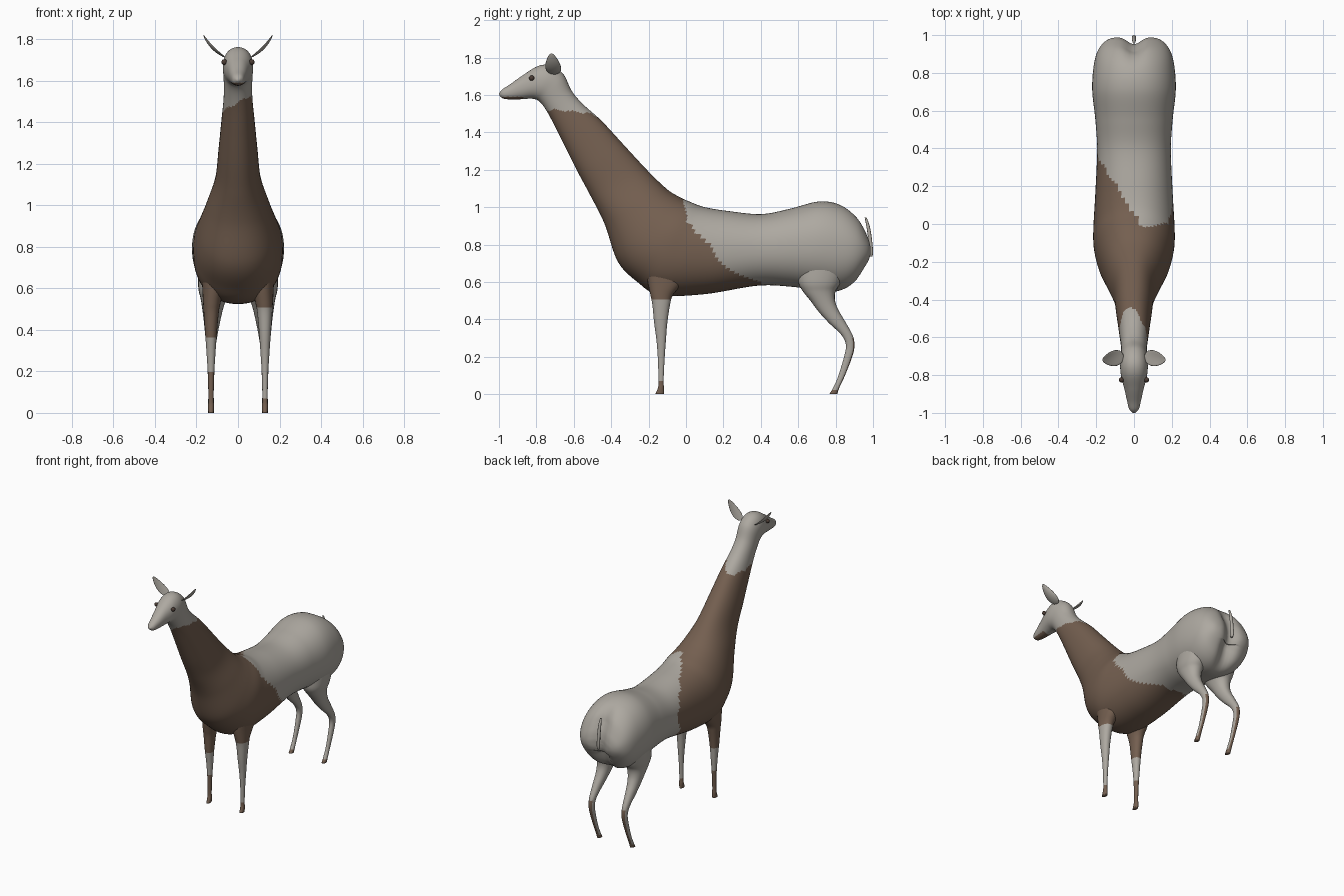
import bpy, bmesh, math
from mathutils import Vector


def material(name, rgb):
    m = bpy.data.materials.new(name)
    m.diffuse_color = (*rgb, 1)
    return m


GREY = material("pale grey hide", (0.42, 0.395, 0.355))
BROWN = material("brown hide", (0.175, 0.115, 0.08))
DARK = material("dark eye", (0.07, 0.045, 0.035))


def catmull(a, b, c, d, t):
    return [0.5 * (2 * q + (r - p) * t + (2 * p - 5 * q + 4 * r - s) * t * t
                   + (3 * q - p - 3 * r + s) * t ** 3) for p, q, r, s in zip(a, b, c, d)]


def finish(bm, name, rule=None, mats=(GREY, BROWN)):
    bmesh.ops.recalc_face_normals(bm, faces=bm.faces)
    for f in bm.faces:
        f.smooth = True
        if rule:
            f.material_index = int(bool(rule(f.calc_center_median(), f.normal)))
    me = bpy.data.meshes.new(name)
    bm.to_mesh(me)
    bm.free()
    for m in mats:
        me.materials.append(m)
    ob = bpy.data.objects.new(name, me)
    bpy.context.collection.objects.link(ob)
    return ob


def loft(name, rows, sub, seg, rule, side=1, warp=None):
    """Rows: (y, z of one edge, y, z of opposite edge, half width, centre x)."""
    bm = bmesh.new()
    n = len(rows)
    path = []
    for i in range(n - 1):
        quad = [rows[max(0, min(n - 1, i + k))] for k in (-1, 0, 1, 2)]
        path += [catmull(*quad, j / sub) for j in range(sub)]
    path.append(rows[-1])
    rings = []
    for ty, tz, by, bz, hw, cx in path:
        ring = []
        for k in range(seg):
            a = 2 * math.pi * k / seg
            c, s = math.cos(a), math.sin(a)
            c = math.copysign(abs(c) ** 0.92, c)
            s = math.copysign(abs(s) ** 0.92, s)
            v = Vector((side * cx + hw * s, (ty + by) / 2 + c * (ty - by) / 2,
                        (tz + bz) / 2 + c * (tz - bz) / 2))
            ring.append(bm.verts.new(warp(v) if warp else v))
        rings.append(ring)
    for a, b in zip(rings, rings[1:]):
        for k in range(seg):
            bm.faces.new((a[k], a[(k + 1) % seg], b[(k + 1) % seg], b[k]))
    bm.faces.new(rings[0])
    bm.faces.new(rings[-1])
    return finish(bm, name, rule)


# Head, neck and torso: back line, belly line and half width
body = [
    (-1.0, 1.608, -0.997, 1.596, 0.008), (-0.982, 1.63, -0.975, 1.58, 0.026),
    (-0.94, 1.657, -0.93, 1.576, 0.037), (-0.87, 1.707, -0.885, 1.577, 0.05),
    (-0.79, 1.755, -0.84, 1.58, 0.066), (-0.72, 1.757, -0.81, 1.578, 0.073),
    (-0.655, 1.71, -0.785, 1.566, 0.071), (-0.61, 1.62, -0.755, 1.53, 0.068),
    (-0.55, 1.55, -0.715, 1.46, 0.07), (-0.45, 1.46, -0.66, 1.35, 0.08),
    (-0.33, 1.33, -0.585, 1.2, 0.094), (-0.2, 1.19, -0.51, 1.06, 0.11),
    (-0.1, 1.095, -0.435, 0.91, 0.15), (-0.03, 1.052, -0.365, 0.71, 0.19),
    (0.03, 1.025, -0.26, 0.6, 0.213), (0.1, 1.0, -0.14, 0.53, 0.215),
    (0.22, 0.98, 0.1, 0.535, 0.205), (0.4, 0.963, 0.38, 0.58, 0.195),
    (0.55, 0.99, 0.56, 0.575, 0.205), (0.71, 1.03, 0.7, 0.555, 0.221),
    (0.83, 1.012, 0.82, 0.548, 0.215), (0.92, 0.95, 0.9, 0.585, 0.195),
    (0.972, 0.86, 0.957, 0.665, 0.155), (0.99, 0.8, 0.985, 0.72, 0.1),
    (0.992, 0.765, 0.992, 0.755, 0.01)]


def rump_cleft(v):
    t = max(0, min(1, (v.y - 0.75) / 0.2))
    dip = math.exp(-(v.x / 0.05) ** 2) * t * t
    v.y -= 0.04 * dip
    if v.z < 0.7:
        v.z += 0.04 * dip
    return v


# Brown band: below a slanted neck line, ahead of a ragged flank line
FLANK = [(0.5, 0.45), (0.58, 0.43), (0.61, 0.37), (0.65, 0.25), (0.75, 0.15),
         (0.86, 0.07), (0.92, 0.01), (1.1, -0.01)]


def flank(z):
    for (z0, y0), (z1, y1) in zip(FLANK, FLANK[1:]):
        if z <= z1:
            return y0 + (y1 - y0) * (z - z0) / (z1 - z0)
    return -0.01


def body_rule(c, n):
    if c.y < -0.87 and c.z < 1.59:
        return True
    wob = 0.008 * math.sin(45 * c.x + 38 * c.z) + 0.006 * math.sin(70 * c.y)
    neck = c.z < 1.47 + 0.5 * c.x - 0.12 * (c.y + 0.5) + wob
    back = flank(c.z)
    if c.x < 0.03:
        back = max(back, min(0.38, 0.05 - 1.6 * c.x))
    return neck and c.y < back + wob


loft("body", [r + (0,) for r in body], 10, 64, body_rule, warp=rump_cleft)

# Legs: back edge, front edge, half width and centre x
front = [
    (0.0, 0.7, -0.22, 0.7, 0.06, 0.115), (-0.02, 0.6, -0.205, 0.6, 0.053, 0.119),
    (-0.07, 0.53, -0.19, 0.53, 0.042, 0.126), (-0.085, 0.48, -0.18, 0.48, 0.036, 0.129),
    (-0.1, 0.38, -0.17, 0.38, 0.028, 0.13), (-0.108, 0.28, -0.157, 0.28, 0.021, 0.13),
    (-0.115, 0.18, -0.15, 0.18, 0.015, 0.13), (-0.12, 0.07, -0.147, 0.07, 0.0125, 0.13),
    (-0.118, 0.035, -0.15, 0.035, 0.014, 0.13), (-0.118, 0.0, -0.164, 0.0, 0.013, 0.13)]
hind = [
    (0.88, 0.72, 0.6, 0.68, 0.085, 0.11), (0.83, 0.6, 0.6, 0.6, 0.078, 0.113),
    (0.8, 0.55, 0.625, 0.55, 0.062, 0.118), (0.797, 0.5, 0.665, 0.5, 0.05, 0.122),
    (0.815, 0.45, 0.71, 0.44, 0.04, 0.125), (0.85, 0.39, 0.765, 0.38, 0.031, 0.128),
    (0.893, 0.31, 0.828, 0.32, 0.022, 0.13), (0.9, 0.25, 0.855, 0.265, 0.018, 0.13),
    (0.885, 0.19, 0.845, 0.2, 0.016, 0.13), (0.85, 0.1, 0.815, 0.1, 0.013, 0.13),
    (0.822, 0.04, 0.79, 0.04, 0.014, 0.13), (0.808, 0.0, 0.766, 0.0, 0.014, 0.13)]


def front_rule(c, n):
    if c.x < 0:
        return c.z > 0.36 or c.z < 0.2
    return c.z > 0.505 or c.z < 0.07


def hind_rule(c, n):
    return c.z < 0.3 and n.y > 0.55 or c.z < 0.02


for side, label in ((1, "right"), (-1, "left")):
    loft(label + "_front_leg", front, 6, 24, front_rule, side)
    loft(label + "_hind_leg", hind, 6, 24, hind_rule, side)

    # Ear: thin leaf, slanted up and outwards
    bm = bmesh.new()
    bmesh.ops.create_uvsphere(bm, u_segments=20, v_segments=14, radius=1)
    for v in bm.verts:
        t = (v.co.z + 1) / 2
        wide = 0.04 * v.co.y * (1 - 0.35 * v.co.z)
        bow = 0.014 * (1 - v.co.z ** 2) - 0.008 * v.co.y ** 2
        thick = 0.006 * v.co.x + bow
        v.co = Vector((side * (0.055 + 0.112 * t + thick * 0.7),
                       -0.712 + wide + 0.015 * (0.5 - t),
                       1.71 + 0.112 * t - thick * 0.7))
    finish(bm, label + "_ear", mats=(GREY,))

    # Eye
    bm = bmesh.new()
    bmesh.ops.create_uvsphere(bm, u_segments=16, v_segments=10, radius=0.014)
    bmesh.ops.translate(bm, verts=bm.verts, vec=(side * 0.066, -0.825, 1.69))
    finish(bm, label + "_eye", mats=(DARK,))

# Tail
tail = [(0.965, 0.945, 0.955, 0.945, 0.006, 0), (0.982, 0.9, 0.964, 0.9, 0.01, 0),
        (0.994, 0.83, 0.974, 0.83, 0.011, 0), (1.0, 0.76, 0.978, 0.76, 0.01, 0),
        (0.995, 0.735, 0.975, 0.735, 0.006, 0)]
loft("tail", tail, 5, 12, None)
